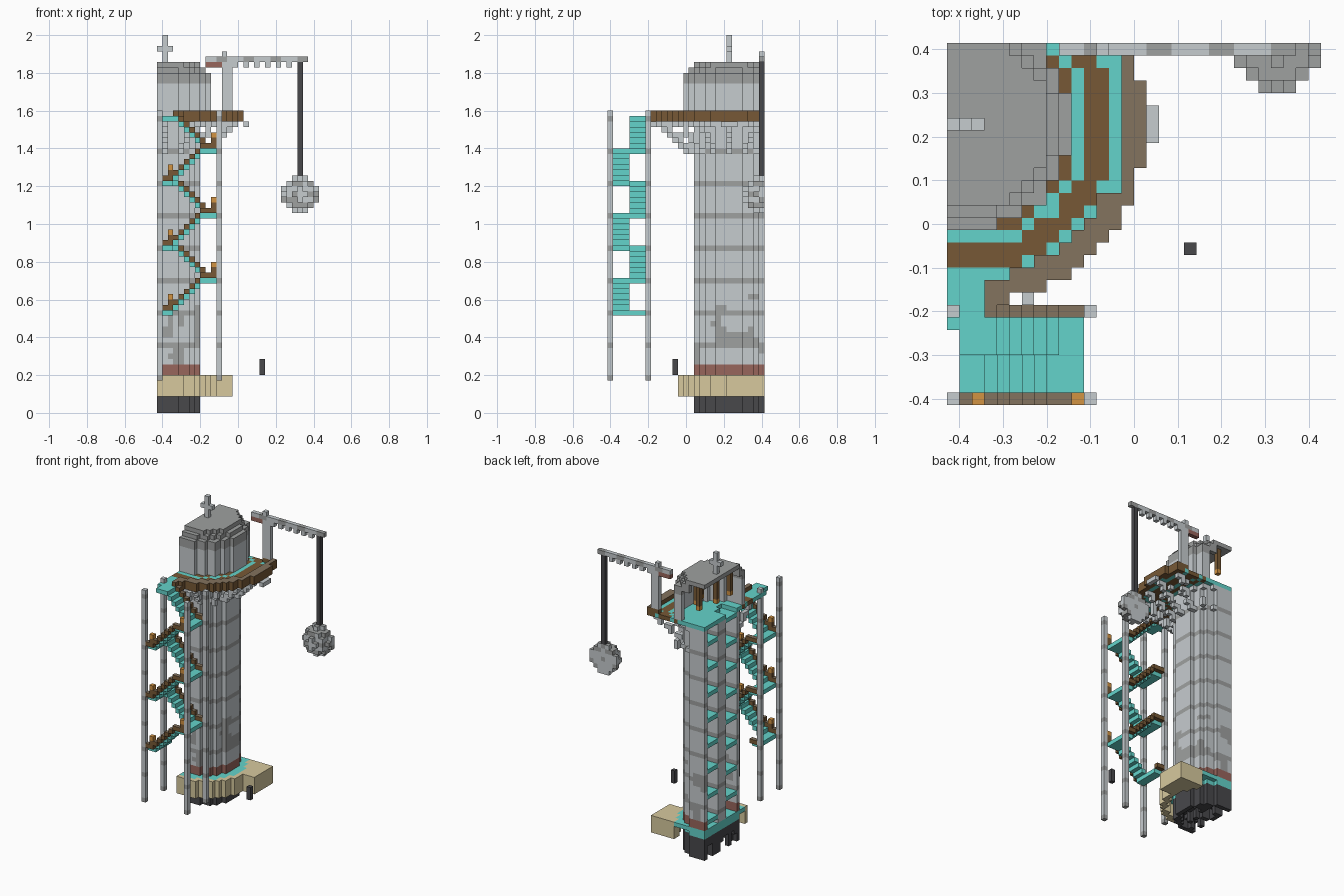
import bpy
import math
import random
from mathutils import Vector, noise

random.seed(4)
if "Cube" in bpy.data.objects:
    bpy.data.objects.remove(bpy.data.objects["Cube"])

V = 2 / 70                  # edge of one block
NX, NY = 30, 29             # blocks along x and y
CX, CY = 1, 22              # tower axis, in blocks


def lin(c):
    c /= 255
    return c / 12.92 if c < 0.04 else ((c + 0.055) / 1.055) ** 2.4


PALETTE = {
    "teal": (100, 212, 203), "light stone": (198, 204, 207), "dark stone": (159, 161, 160),
    "charcoal": (72, 72, 75), "sand": (215, 201, 158), "brick red": (153, 102, 92),
    "brown wood": (119, 89, 54), "weathered wood": (131, 115, 94), "amber": (210, 147, 66),
}
NAMES = list(PALETTE)
MATS = []
for name, rgb in PALETTE.items():
    m = bpy.data.materials.new(name)
    m.use_nodes = True
    col = tuple(lin(c) for c in rgb) + (1.0,)
    m.diffuse_color = col
    m.node_tree.nodes["Principled BSDF"].inputs["Base Color"].default_value = col
    MATS.append(m)


def build(name, blocks, top=None):
    """Mesh the open faces of a block dictionary; top recolours upward faces."""
    verts, faces, idx = {}, [], []
    for (i, j, k), colour in blocks.items():
        for axis in range(3):
            for side in (0, 1):
                step = [0, 0, 0]
                step[axis] = 2 * side - 1
                if (i + step[0], j + step[1], k + step[2]) in blocks:
                    continue
                u, w = (axis + 1) % 3, (axis + 2) % 3
                loop = []
                for a, b in ((0, 0), (1, 0), (1, 1), (0, 1)):
                    p = [i, j, k]
                    p[axis] += side
                    p[u] += a
                    p[w] += b
                    loop.append(verts.setdefault(tuple(p), len(verts)))
                faces.append(loop if side else loop[::-1])
                up = axis == 2 and side == 1
                idx.append(NAMES.index(top if top and up else colour))
    mesh = bpy.data.meshes.new(name)
    mesh.from_pydata([((x - NX / 2) * V, (y - NY / 2) * V, z * V) for x, y, z in verts], [], faces)
    used = sorted(set(idx))
    for n in used:
        mesh.materials.append(MATS[n])
    for poly, n in zip(mesh.polygons, idx):
        poly.material_index = used.index(n)
    ob = bpy.data.objects.new(name, mesh)
    bpy.context.collection.objects.link(ob)


def box(i0, i1, j0, j1, k0, k1, colour):
    return {(i, j, k): colour for i in range(i0, i1 + 1)
            for j in range(j0, j1 + 1) for k in range(k0, k1 + 1)}


def ring(r0, r1, k0, k1, colour):
    """Round band about the tower axis, clipped by the two cut planes."""
    return {p: colour for p in box(0, NX - 1, 0, NY - 1, k0, k1, colour)
            if r0 <= math.hypot(p[0] - CX, p[1] - CY) < r1}


def recolour(blocks, rule):
    return {p: rule(*p) or c for p, c in blocks.items()}


# Foundation, ragged underneath
foot = ring(5.5, 6.6, 0, 4, "charcoal")
for i, j, k in ring(0, 5.5, 0, 0, "charcoal"):
    foot.update(box(i, i, j, j, random.choice((0, 2, 3, 3)), 4, "charcoal"))
build("foundation", foot)

# Base floor, parapet and solid side block
build("base_floor", ring(0, 6.6, 5, 5, "teal") | ring(0, 8.5, 6, 6, "teal"))
block = {p: c for p, c in box(7, 13, 22, 28, 3, 6, "sand").items()
         if math.hypot(p[0] - CX, p[1] - CY) >= 8.5}
build("base_parapet", ring(8.5, 9.5, 3, 6, "sand") | block)


# Hollow shaft with brick foot, stone courses and weather stains
def shaft_colour(i, j, k):
    if k < 9:
        return "brick red"
    if k % 6 == 0:
        return "dark stone"
    if k < 22 and noise.noise(Vector((i, j, k)) * 0.27) > 0.18:
        return "dark stone"


build("tower_shaft", recolour(ring(5.5, 6.6, 7, 53, "light stone"), shaft_colour))

# Spiral stair and its newel
build("newel_post", recolour(box(0, 2, 21, 23, 7, 53, "light stone"),
                             lambda i, j, k: "dark stone" if k % 6 == 3 else None))
spiral = {}
for (i, j, k), c in ring(1.6, 5.5, 0, 0, "teal").items():
    turn = (math.atan2(j - CY, i - CX) / math.tau) % 1
    for k in range(7, 50, 6):
        spiral[(i, j, k + int(turn * 6))] = c
build("spiral_stair", spiral)

# Open stepped corbels carrying the gallery
corbels = {}
for n in range(-4, 4):
    a = math.radians(22.5 * n)
    for r in range(7, 14):
        i, j = round(CX + r * math.cos(a)), round(CY + r * math.sin(a))
        k = 48 + int((r - 7) * 0.85)
        if 0 <= i < NX and 0 <= j < NY:
            corbels.update(box(i, i, j, j, k, min(53, k + 1 - r % 2), "light stone"))
            if r % 3 == 1:
                corbels[(i, j, 53)] = "light stone"
corbels.update(box(16, 16, 21, 23, 53, 53, "light stone") | box(6, 6, 8, 8, 53, 53, "light stone"))
build("gallery_corbels", corbels)

# Gallery floor in rings, open over the spiral stair, with the walkway to the outer stair
deck = ring(0, 8, 54, 54, "teal") | ring(8, 8.95, 54, 54, "brown wood")
deck |= ring(8.95, 9.9, 54, 54, "teal") | ring(9.9, 11.9, 54, 54, "brown wood")
deck |= ring(11.9, 13.05, 54, 54, "teal")
deck = {p: c for p, c in deck.items()
        if not (p[1] < 21 and math.hypot(p[0] - CX, p[1] - CY) < 5.5)}
deck |= box(0, 2, 6, 9, 54, 54, "teal") | box(1, 2, 4, 5, 54, 54, "teal")
build("gallery_floor", deck)
rail = {p: c for p, c in ring(13.05, 14.5, 54, 55, "brown wood").items() if p[0] > 2}
rail |= {p: c for p, c in ring(12.5, 13.05, 55, 55, "brown wood").items() if p[0] > 2 and p[0] != 13}
build("gallery_rail", rail, top="weathered wood")

# Lantern room and hollow stepped roof
build("upper_wall", ring(7.5, 8.5, 55, 60, "light stone"))
build("roof", ring(7.5, 8.5, 61, 62, "dark stone") | ring(6.5, 7.5, 62, 63, "dark stone")
      | ring(0, 7, 64, 64, "dark stone"))
build("roof_cross", box(1, 1, 22, 22, 65, 69, "light stone") | box(0, 2, 22, 22, 67, 67, "light stone"))
hanging = {}
for i, j in ((1, 17), (2, 27), (5, 22), (4, 25), (1, 22)):
    hanging.update(box(i, i, j, j, 59, 63, "brown wood") | box(i, i, j, j, 58, 58, "amber"))
build("hanging_lamps", hanging)

# Four stair posts
posts = {}
for i in (0, 11):
    for j in (0, 7):
        posts.update(box(i, i, j, j, 6, 55, "light stone"))
build("stair_posts", recolour(posts, lambda i, j, k: "dark stone" if k % 6 == 0 else None))

# Zigzag outer stair: front flights climb to +x, rear flights climb back
steps, rails, lamps = {}, {}, {}
for n in range(6):
    base = 18 + 6 * n
    front = n % 2 == 0
    j0, side = (1, 0) if front else (4, 7)
    for s in range(6):
        i = 3 + s if front else 8 - s
        steps.update(box(i, i, j0, j0 + 2, base + s + 1, base + s + 1, "teal"))
        rails[(i, side, base + s + 2)] = "brown wood"
    # Landing, its edge rails and the lamp at the foot of this flight
    a, lamp = (1, 2) if front else (9, 10)
    steps.update(box(a, a + 1, 1, 6, base, base, "teal"))
    for edge in (0, 7):
        rails.update(box(a, a + 1, edge, edge, base + 1, base + 1, "brown wood"))
    lamps.update(box(lamp, lamp, 0, 0, base + 2, base + 2, "brown wood")
                 | box(lamp, lamp, 0, 0, base + 3, base + 3, "amber"))
build("stair_treads", steps)
build("stair_rails", rails, top="weathered wood")
build("stair_lamps", lamps)

# Crane: post, toothed arm, chain and ball
build("crane_post", box(12, 13, 28, 28, 55, 64, "light stone"))
arm = recolour(box(9, 27, 28, 28, 65, 65, "light stone"),
               lambda i, j, k: "dark stone" if i % 5 in (1, 2) else None)
arm |= box(12, 12, 28, 28, 66, 66, "light stone") | box(9, 11, 28, 28, 64, 64, "brick red")
for i in range(14, 26, 2):
    arm[(i, 28, 64)] = "light stone"
build("crane_arm", arm)
build("crane_chain", box(26, 26, 28, 28, 44, 64, "charcoal"))
ball = {p: c for p, c in box(23, 29, 25, 28, 37, 43, "dark stone").items()
        if math.dist(p, (26, 28, 40)) < 3.25}
build("hanging_ball", recolour(ball, lambda i, j, k: "light stone" if random.random() < 0.7 else None),
      top="dark stone")

# Loose block beside the tower
build("loose_block", box(19, 19, 12, 12, 7, 9, "charcoal"))
